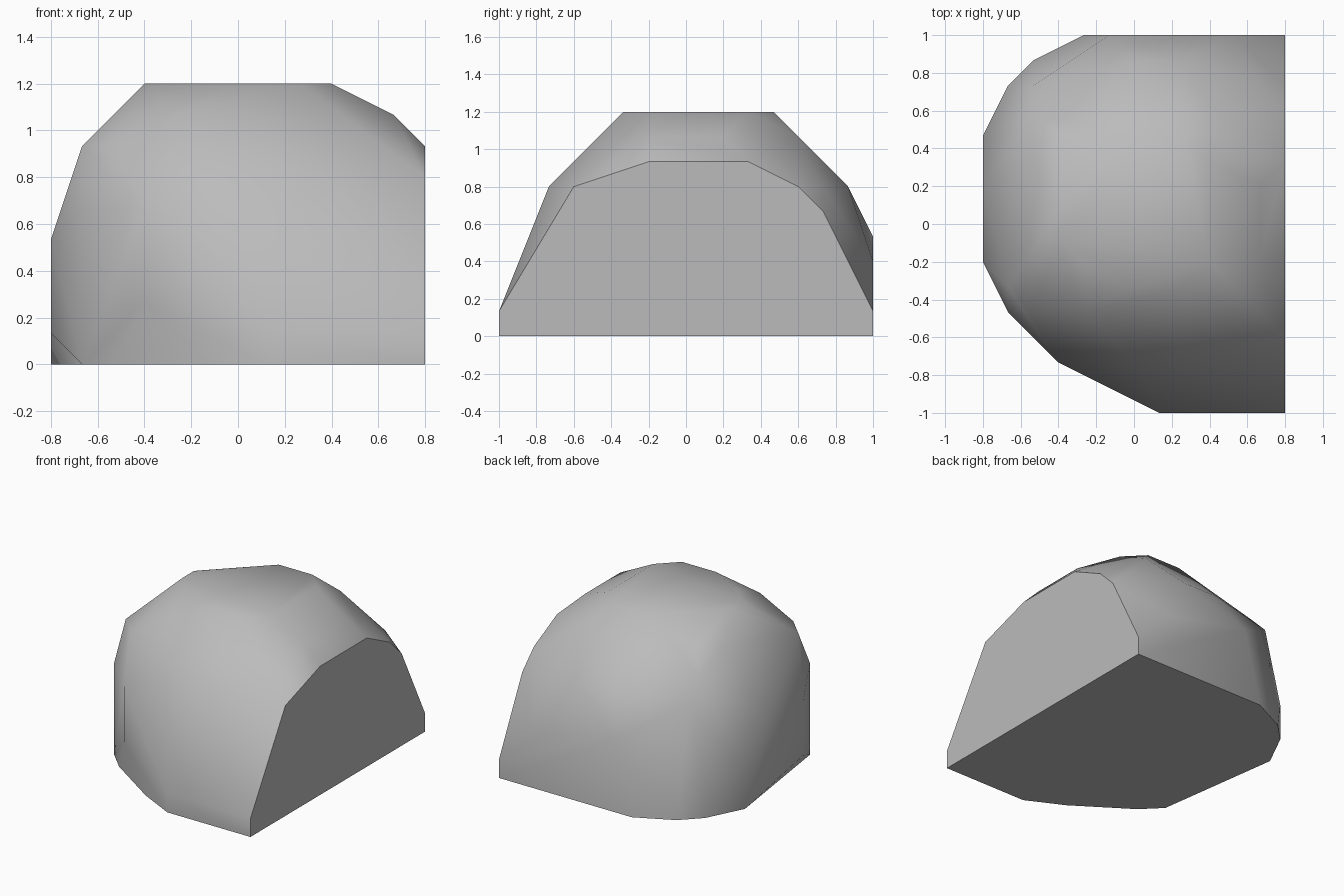
import bpy
import bmesh
from math import radians

# Remove the default cube only
cube = bpy.data.objects.get("Cube")
if cube:
    bpy.data.objects.remove(cube, do_unlink=True)

STEP = 2 / 15   # the rock's corners sit on a coarse grid

# Corner positions (across, depth) for each height level, in grid steps
levels = [
    [(6, 0), (1, 0), (-1, 1), (-4, 3), (-5, 4), (-6, 11),
     (-5, 13), (-4, 14), (-2, 15), (6, 15)],                        # base
    [(6, 0), (1, 0), (6, 15), (-6, 6)],
    [(-3, 2), (-5, 13), (-6, 11)],
    [(4, 15)],
    [(-6, 6), (-6, 9), (-5, 12), (-1, 15)],
    [(-5, 4), (-3, 2), (6, 13)],
    [(6, 3), (6, 12), (5, 13), (-4, 13), (0, 2), (2, 2), (0, 14), (2, 14)],
    [(6, 6), (6, 10), (-5, 5), (-4, 4), (-4, 12)],
    [(5, 6), (5, 9), (-2, 4), (3, 12), (-4, 10), (-3, 11)],
    [(-3, 8), (-3, 7), (-2, 6), (0, 5), (2, 5), (3, 6),
     (3, 10), (2, 11), (0, 11)],                                    # crown
]


def make_material(name, colour):
    material = bpy.data.materials.new(name)
    material.use_nodes = True
    material.diffuse_color = colour
    shader = material.node_tree.nodes["Principled BSDF"]
    shader.inputs["Base Color"].default_value = colour
    shader.inputs["Roughness"].default_value = 0.9
    return material


def hull_mesh(name, rings):
    """Wrap a convex skin round the corner points."""
    bm = bmesh.new()
    for height, ring in enumerate(rings):
        for across, depth in ring:
            bm.verts.new((across * STEP, depth * STEP - 1, height * STEP))
    result = bmesh.ops.convex_hull(bm, input=bm.verts[:])
    spare = {g for key in ("geom_interior", "geom_unused") for g in result[key]
             if isinstance(g, bmesh.types.BMVert)}
    bmesh.ops.delete(bm, geom=list(spare), context="VERTS")
    # Merge flat neighbours into clean facets
    bmesh.ops.dissolve_limit(bm, angle_limit=radians(1),
                             verts=bm.verts[:], edges=bm.edges[:])
    bmesh.ops.recalc_face_normals(bm, faces=bm.faces[:])
    mesh = bpy.data.meshes.new(name)
    bm.to_mesh(mesh)
    bm.free()
    return mesh


# Boulder with one sheer side and a flat base
boulder = bpy.data.objects.new("boulder", hull_mesh("boulder", levels))
bpy.context.collection.objects.link(boulder)
boulder.data.materials.append(make_material("grey stone", (0.5, 0.5, 0.5, 1)))

# Soft facets, crisp at the sheer side, base and crown
bpy.ops.object.select_all(action="DESELECT")
boulder.select_set(True)
bpy.context.view_layer.objects.active = boulder
bpy.ops.object.shade_smooth_by_angle(angle=radians(40))
